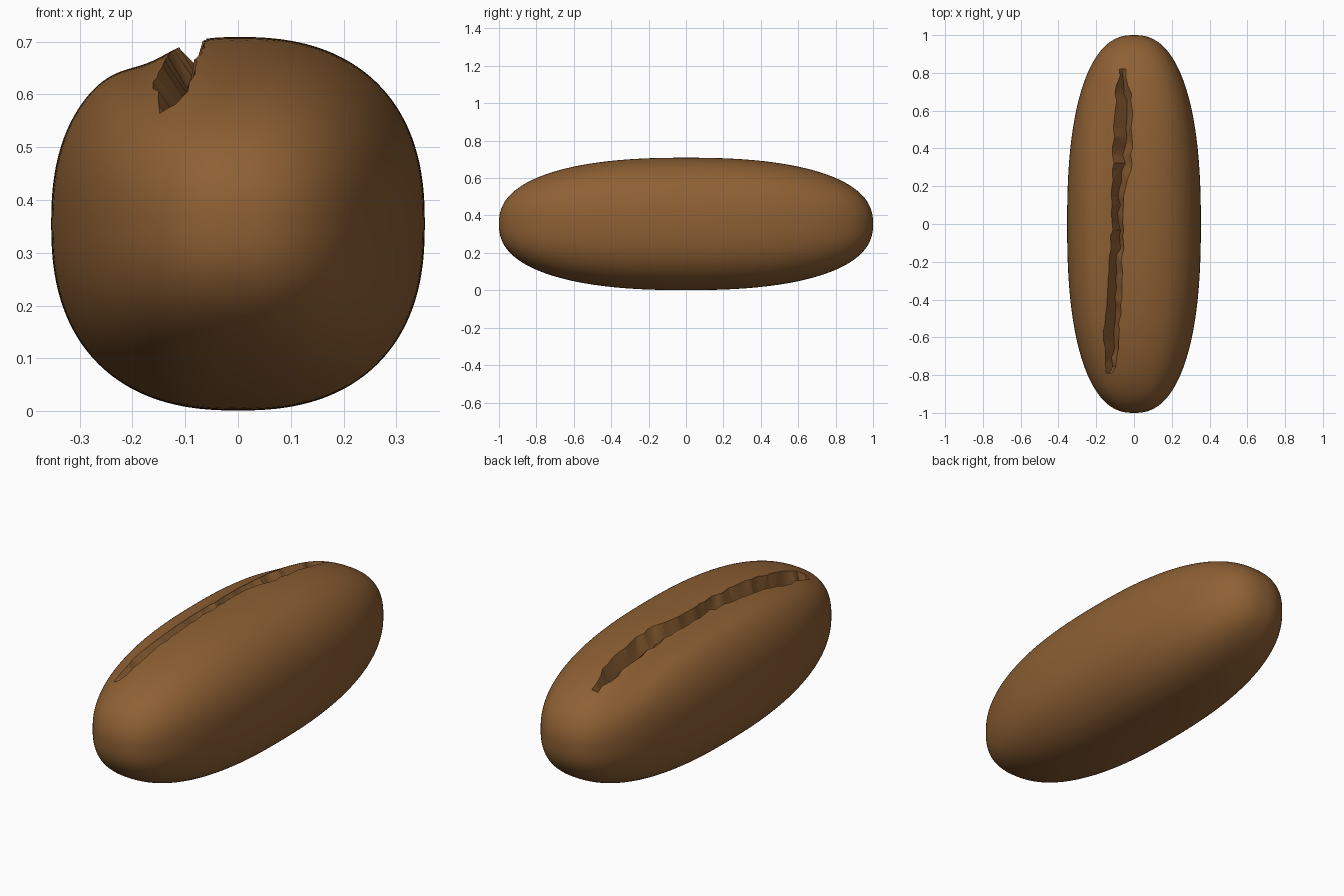
import bpy, bmesh, math, random
from mathutils import Vector

random.seed(4)
cube = bpy.data.objects.get("Cube")
if cube:
    bpy.data.objects.remove(cube, do_unlink=True)

POWER = 2.4
HALF = Vector((0.354, 1.0, 0.354))
MID = 0.355

# Crust colour
crust = bpy.data.materials.new("brown crust")
crust.use_nodes = True
colour = (0.27, 0.117, 0.034, 1)
crust.diffuse_color = colour
bsdf = next(n for n in crust.node_tree.nodes if n.type == 'BSDF_PRINCIPLED')
bsdf.inputs["Base Color"].default_value = colour
bsdf.inputs["Roughness"].default_value = 0.8


def sag(x, y):
    """Slight sinking of the crust beside the split."""
    fade = max(0.0, 1 - abs(y) ** 4 * 1.6)
    return 0.022 * math.exp(-((x + 0.17) / 0.065) ** 2) * fade


def top_height(x, y):
    rest = 1 - abs(x / HALF.x) ** POWER - abs(y) ** POWER
    return MID + HALF.z * max(rest, 0) ** (1 / POWER) - sag(x, y)


def along(points, y):
    """Linear interpolation through (y, x) pairs."""
    for (y0, x0), (y1, x1) in zip(points, points[1:]):
        if y <= y1:
            return x0 + (x1 - x0) * (y - y0) / (y1 - y0)
    return points[-1][1]


def make_object(name, bm):
    bmesh.ops.recalc_face_normals(bm, faces=bm.faces)
    mesh = bpy.data.meshes.new(name)
    bm.to_mesh(mesh)
    bm.free()
    mesh.materials.append(crust)
    obj = bpy.data.objects.new(name, mesh)
    bpy.context.collection.objects.link(obj)
    return obj


# Loaf: a gridded cube rounded into a soft, squarish long form
bm = bmesh.new()
bmesh.ops.create_cube(bm, size=2)
bmesh.ops.subdivide_edges(bm, edges=bm.edges, cuts=47, use_grid_fill=True)
for v in bm.verts:
    p = Vector([math.tan(c * math.pi / 4) for c in v.co])
    p /= sum(abs(c) ** POWER for c in p) ** (1 / POWER)
    x, y, z = (p[i] * HALF[i] for i in range(3))
    if z > 0:
        z -= sag(x, y) * min(1, z / 0.2)
    v.co = (x, y, z + MID)
loaf = make_object("bread_loaf", bm)

# Split cutter: a ragged wedge running along the top
LEFT_LIP = [(-0.8, -0.145), (-0.6, -0.16), (-0.4, -0.14), (0, -0.115),
            (0.4, -0.11), (0.7, -0.095), (0.83, -0.07)]
RIGHT_LIP = [(-0.8, -0.115), (-0.72, -0.09), (-0.35, -0.065), (0, -0.055),
             (0.22, -0.045), (0.28, -0.015), (0.65, -0.01), (0.83, -0.05)]
STEPS = 36
bm = bmesh.new()
rings = []
for i in range(STEPS + 1):
    y = -0.79 + 1.61 * i / STEPS
    if 0 < i < STEPS:
        y += random.uniform(-0.012, 0.012)
    xl = along(LEFT_LIP, y) + random.uniform(-0.006, 0.006)
    xr = along(RIGHT_LIP, y) + random.uniform(-0.007, 0.007)
    xb = xl + (xr - xl) * random.uniform(0.5, 0.75)
    end = min(1, 0.25 + 8 * min(i, STEPS - i) / STEPS)
    depth = (0.07 + random.uniform(-0.01, 0.01)) * end
    zl, zr = top_height(xl, y), top_height(xr, y)
    section = [(xl, zl + 0.05), (xl, zl), (xb, min(zl, zr) - depth),
               (xr, zr), (xr, zr + 0.05)]
    rings.append([bm.verts.new((x, y, z)) for x, z in section])
for a, b in zip(rings, rings[1:]):
    for j in range(5):
        k = (j + 1) % 5
        bm.faces.new((a[j], a[k], b[k], b[j]))
bm.faces.new(rings[0])
bm.faces.new(rings[-1])
bmesh.ops.triangulate(bm, faces=bm.faces)
cutter = make_object("split_cutter", bm)
cutter.hide_render = True

# Open the split and shade the crust
cut = loaf.modifiers.new("split", 'BOOLEAN')
cut.operation = 'DIFFERENCE'
cut.solver = 'EXACT'
cut.object = cutter
for o in bpy.context.selected_objects:
    o.select_set(False)
bpy.context.view_layer.objects.active = loaf
loaf.select_set(True)
bpy.ops.object.modifier_apply(modifier=cut.name)
bpy.data.objects.remove(cutter, do_unlink=True)
bpy.ops.object.shade_smooth_by_angle(angle=math.radians(30))
